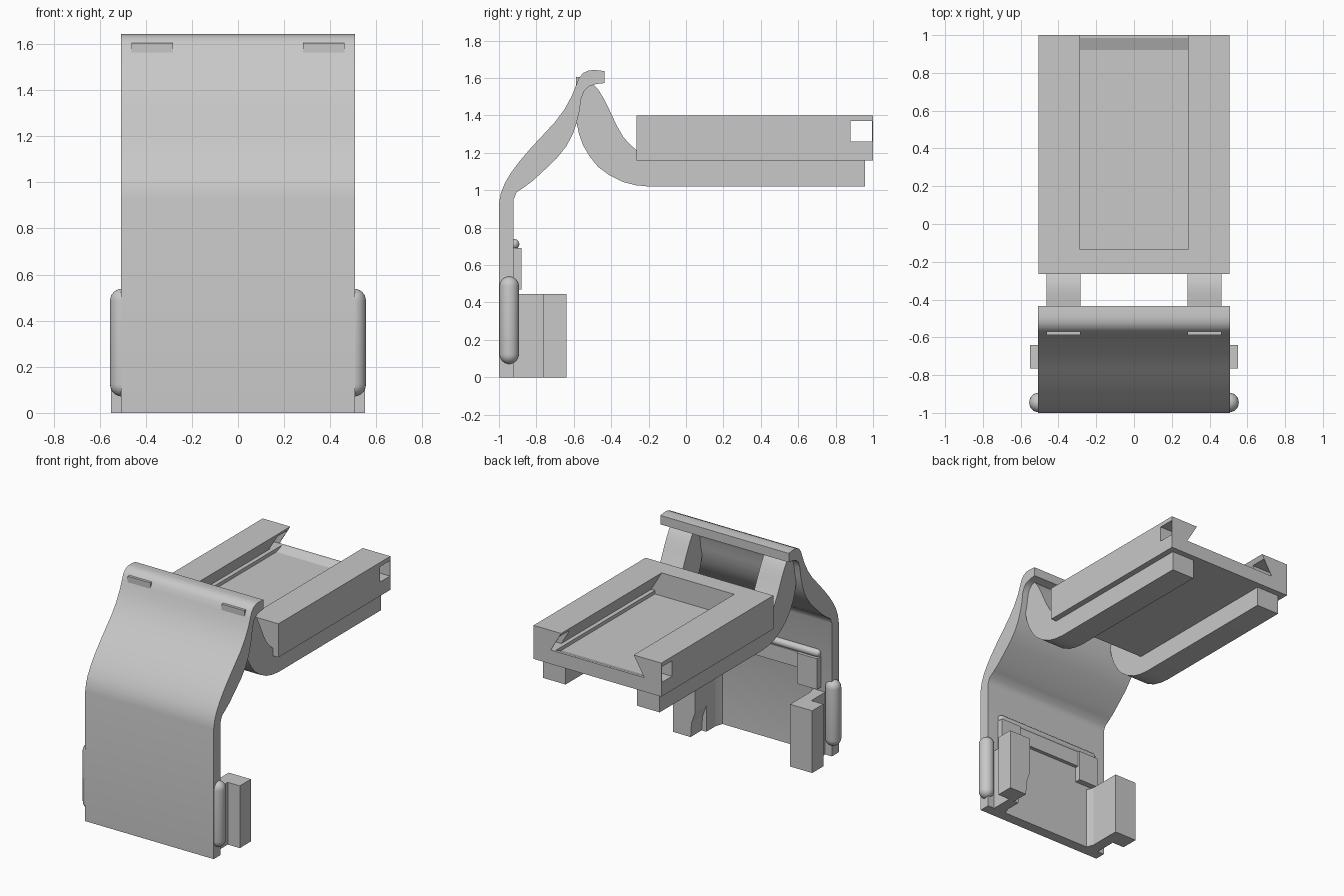
import bpy, bmesh, math
from mathutils import Vector, Matrix

if "Cube" in bpy.data.objects:
    bpy.data.objects.remove(bpy.data.objects["Cube"])

grey = bpy.data.materials.new("plain_grey")
grey.diffuse_color = (0.58, 0.58, 0.58, 1)
grey.use_nodes = True
grey.node_tree.nodes["Principled BSDF"].inputs["Base Color"].default_value = grey.diffuse_color


def finish(name, bm, smooth=False):
    bmesh.ops.recalc_face_normals(bm, faces=bm.faces)
    me = bpy.data.meshes.new(name)
    bm.to_mesh(me)
    bm.free()
    ob = bpy.data.objects.new(name, me)
    bpy.context.collection.objects.link(ob)
    me.materials.append(grey)
    if smooth:
        bpy.ops.object.select_all(action='DESELECT')
        bpy.context.view_layer.objects.active = ob
        ob.select_set(True)
        bpy.ops.object.shade_smooth_by_angle(angle=math.radians(35))
    return ob


def prism(name, pts, axis, a, b, smooth=False):
    """Extrude a closed profile along one axis: (y,z) on x, (x,z) on y, (x,y) on z."""
    bm = bmesh.new()
    def place(p, t):
        c = list(p)
        c.insert(axis, t)
        return bm.verts.new(c)
    lo = [place(p, a) for p in pts]
    hi = [place(p, b) for p in pts]
    bm.faces.new(lo)
    bm.faces.new(hi[::-1])
    n = len(pts)
    for i in range(n):
        j = (i + 1) % n
        bm.faces.new((lo[i], hi[i], hi[j], lo[j]))
    return finish(name, bm, smooth)


def box(name, x, y, z):
    return prism(name, [(x[0], y[0]), (x[1], y[0]), (x[1], y[1]), (x[0], y[1])], 2, *z)


def capsule(name, p, q, r):
    """Round-ended rod between two points."""
    p, q = Vector(p), Vector(q)
    d = q - p
    bm = bmesh.new()
    bmesh.ops.create_uvsphere(bm, u_segments=24, v_segments=12, radius=r)
    # Split at the equator, lift the upper half and bridge the gap
    eq = [e for e in bm.edges if all(abs(v.co.z) < 1e-5 for v in e.verts)]
    bmesh.ops.split_edges(bm, edges=eq)
    upper = {v for f in bm.faces if f.calc_center_median().z > 0 for v in f.verts}
    for v in upper:
        v.co.z += d.length
    bmesh.ops.bridge_loops(bm, edges=[e for e in bm.edges if e.is_boundary])
    rot = Vector((0, 0, 1)).rotation_difference(d).to_matrix().to_4x4()
    bm.transform(Matrix.Translation(p) @ rot)
    return finish(name, bm, True)


def cut(ob, cutter):
    cutter.hide_render = True
    m = ob.modifiers.new("cut", 'BOOLEAN')
    m.operation, m.solver, m.object = 'DIFFERENCE', 'EXACT', cutter
    bpy.context.view_layer.objects.active = ob
    bpy.ops.object.modifier_apply(modifier=m.name)
    bpy.data.objects.remove(cutter)


# Curved front plate with hooked top lip
plate = [(-1, 0), (-1, .93), (-.99, .985), (-.97, 1.035), (-.935, 1.095), (-.89, 1.155),
         (-.83, 1.225), (-.76, 1.3), (-.7, 1.365), (-.65, 1.432), (-.61, 1.505), (-.588, 1.56),
         (-.572, 1.6), (-.55, 1.627), (-.52, 1.64), (-.49, 1.643), (-.435, 1.637),
         (-.435, 1.573), (-.48, 1.568), (-.52, 1.555), (-.545, 1.53), (-.56, 1.49),
         (-.57, 1.42), (-.585, 1.36), (-.605, 1.3), (-.64, 1.235), (-.69, 1.172),
         (-.76, 1.105), (-.82, 1.05), (-.86, 1.02), (-.905, .99), (-.922, .95), (-.922, 0)]
prism("front_plate", plate, 0, -.508, .508, True)

# Curved arms that hook under the lip and carry the tray
arm = [(-.587, 1.605), (-.53, 1.605), (-.5, 1.57), (-.47, 1.54), (-.44, 1.49), (-.41, 1.43),
       (-.37, 1.345), (-.335, 1.285), (-.3, 1.245), (-.265, 1.215), (-.2, 1.175), (-.12, 1.16),
       (.957, 1.16), (.957, 1.02), (-.2, 1.02), (-.27, 1.027), (-.34, 1.045), (-.41, 1.08),
       (-.47, 1.125), (-.515, 1.18), (-.55, 1.24), (-.572, 1.3), (-.587, 1.37)]
for s, side in ((-1, "left"), (1, "right")):
    prism("arm_" + side, arm, 0, s * .282, s * .462, True)

# Tray with dovetail channel, shallow floor recess and side windows
tray = box("tray", (-.505, .505), (-.265, 1), (1.16, 1.4))
cut(tray, prism("channel_cutter", [(-.275, 1.42), (.275, 1.42), (.37, 1.26), (-.37, 1.26)],
                1, -.135, 1.1))
cut(tray, prism("recess_cutter", [(-.135, 1.235), (.92, 1.235), (.99, 1.262), (.99, 1.3),
                                  (-.135, 1.3)], 0, -.34, .34))
cut(tray, box("window_cutter", (-.6, .6), (.88, .995), (1.26, 1.37)))

for s, side in ((-1, "left"), (1, "right")):
    # Clip wall, flared at its root, with wider gripping block
    clip = [(.355, -.925), (.455, -.925), (.455, -.765), (.55, -.765), (.55, -.64),
            (.375, -.64), (.375, -.87), (.365, -.9)]
    ob = prism("clip_" + side, [(s * x, y) for x, y in clip], 2, 0, .445)
    if s > 0:
        # Chamfered inner foot
        cut(ob, prism("foot_cutter", [(.3, -.05), (.415, -.05), (.405, .1), (.37, .2), (.3, .2)],
                      1, -.765, -.5))
    # Rounded side grip
    capsule("side_grip_" + side, (s * .503, -.945, .123), (s * .503, -.945, .487), .052)
    # Latch block on the back of the plate
    box("latch_block_" + side, sorted((s * .26, s * .42)), (-.925, -.88), (.47, .69))

# Latch rim and strip across the back of the plate
capsule("latch_rim", (-.395, -.918, .712), (.395, -.918, .712), .027)
box("latch_strip", (-.26, .26), (-.925, -.895), (.58, .69))
